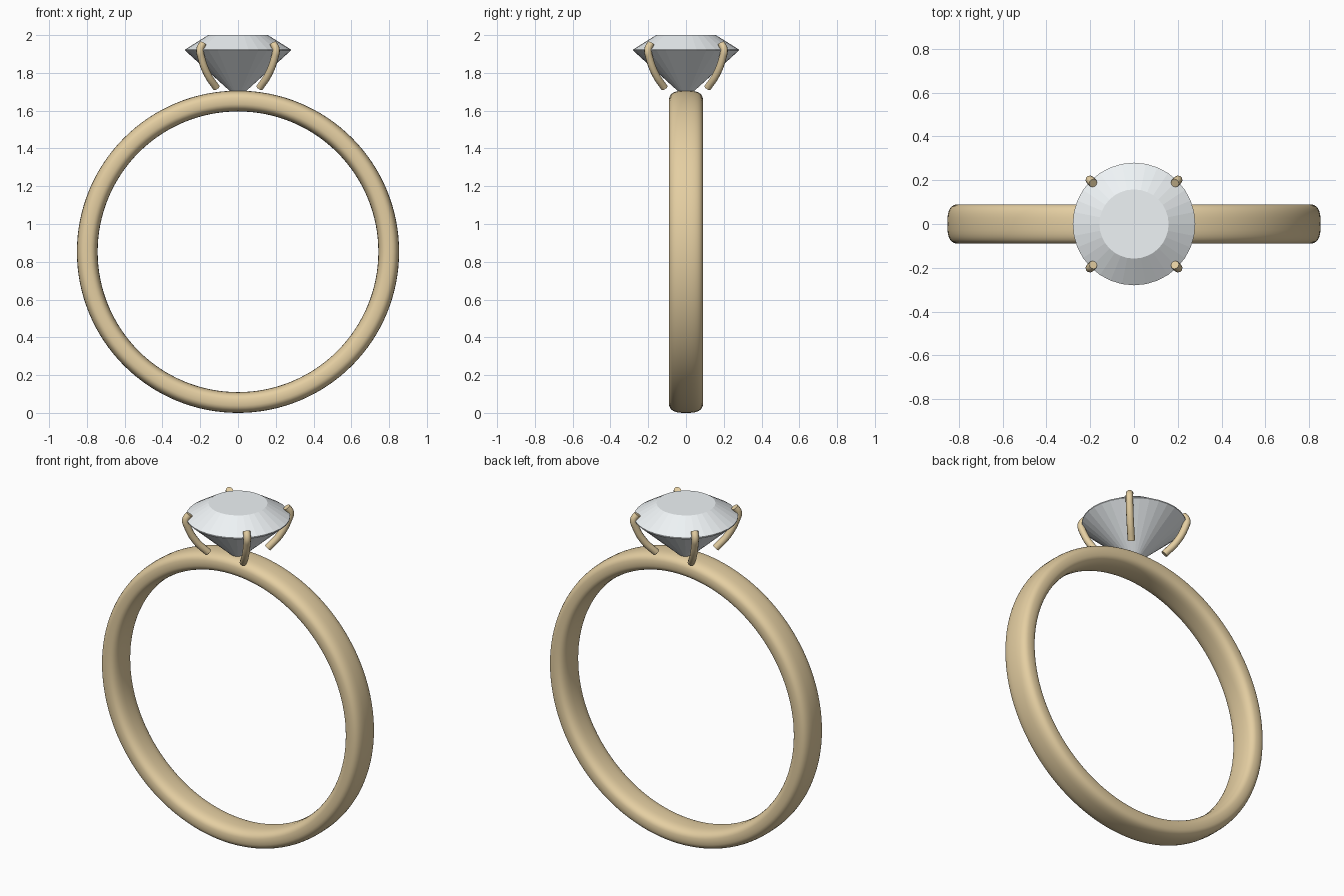
import bpy
from math import sin, cos, pi, copysign

if "Cube" in bpy.data.objects:
    bpy.data.objects.remove(bpy.data.objects["Cube"])


def material(name, colour):
    m = bpy.data.materials.new(name)
    m.diffuse_color = colour
    m.use_nodes = True
    m.node_tree.nodes["Principled BSDF"].inputs["Base Color"].default_value = m.diffuse_color
    return m


def add_object(name, verts, faces, mat, smooth):
    me = bpy.data.meshes.new(name)
    me.from_pydata(verts, [], faces)
    me.materials.append(mat)
    ob = bpy.data.objects.new(name, me)
    bpy.context.collection.objects.link(ob)
    me.polygons.foreach_set("use_smooth", [smooth] * len(me.polygons))
    return ob


gold = material("gold", (0.78, 0.62, 0.36, 1))
stone = material("stone", (0.86, 0.9, 0.92, 1))

# band: a softly squared oval section swept round the y axis
R, THICK, WIDTH, CZ = 0.798, 0.055, 0.09, 0.853
N, M = 128, 32
soft = lambda v: copysign(abs(v) ** (2 / 2.8), v)
verts, faces = [], []
for i in range(N):
    a = 2 * pi * i / N
    for j in range(M):
        t = 2 * pi * j / M
        r = R + THICK * soft(cos(t))
        verts.append((r * sin(a), WIDTH * soft(sin(t)), CZ + r * cos(a)))
        k, l = (i + 1) % N, (j + 1) % M
        faces.append((i * M + j, i * M + l, k * M + l, k * M + j))
add_object("band", verts, faces, gold, True)

# gem: faceted pavilion, girdle, crown and flat table
S = 32
verts, faces = [(0, 0, 1.665)], []
for r, z in ((0.28, 1.918), (0.28, 1.924), (0.158, 2.0)):
    verts += [(r * cos(2 * pi * i / S), r * sin(2 * pi * i / S), z) for i in range(S)]
for i in range(S):
    k = (i + 1) % S
    faces.append((0, 1 + k, 1 + i))
    for b in (1, 1 + S):
        faces.append((b + i, b + k, b + S + k, b + S + i))
faces.append(tuple(range(1 + 2 * S, 1 + 3 * S)))
add_object("gem", verts, faces, stone, False)

# four curved prongs gripping the girdle on the diagonals
path = [(0.115, 1.722), (0.16, 1.79), (0.194, 1.88), (0.201, 1.925), (0.187, 1.955)]
for side, sx in (("right", 1), ("left", -1)):
    for end, sy in (("front", -1), ("back", 1)):
        name = f"{end}_{side}_prong"
        cu = bpy.data.curves.new(name, "CURVE")
        cu.dimensions = "3D"
        cu.bevel_depth = 0.02
        cu.bevel_resolution = 3
        cu.use_fill_caps = True
        sp = cu.splines.new("BEZIER")
        sp.resolution_u = 6
        sp.bezier_points.add(len(path) - 1)
        for p, (d, z) in zip(sp.bezier_points, path):
            p.co = (sx * d, sy * d, z)
            p.handle_left_type = p.handle_right_type = "AUTO"
        cu.materials.append(gold)
        bpy.context.collection.objects.link(bpy.data.objects.new(name, cu))
